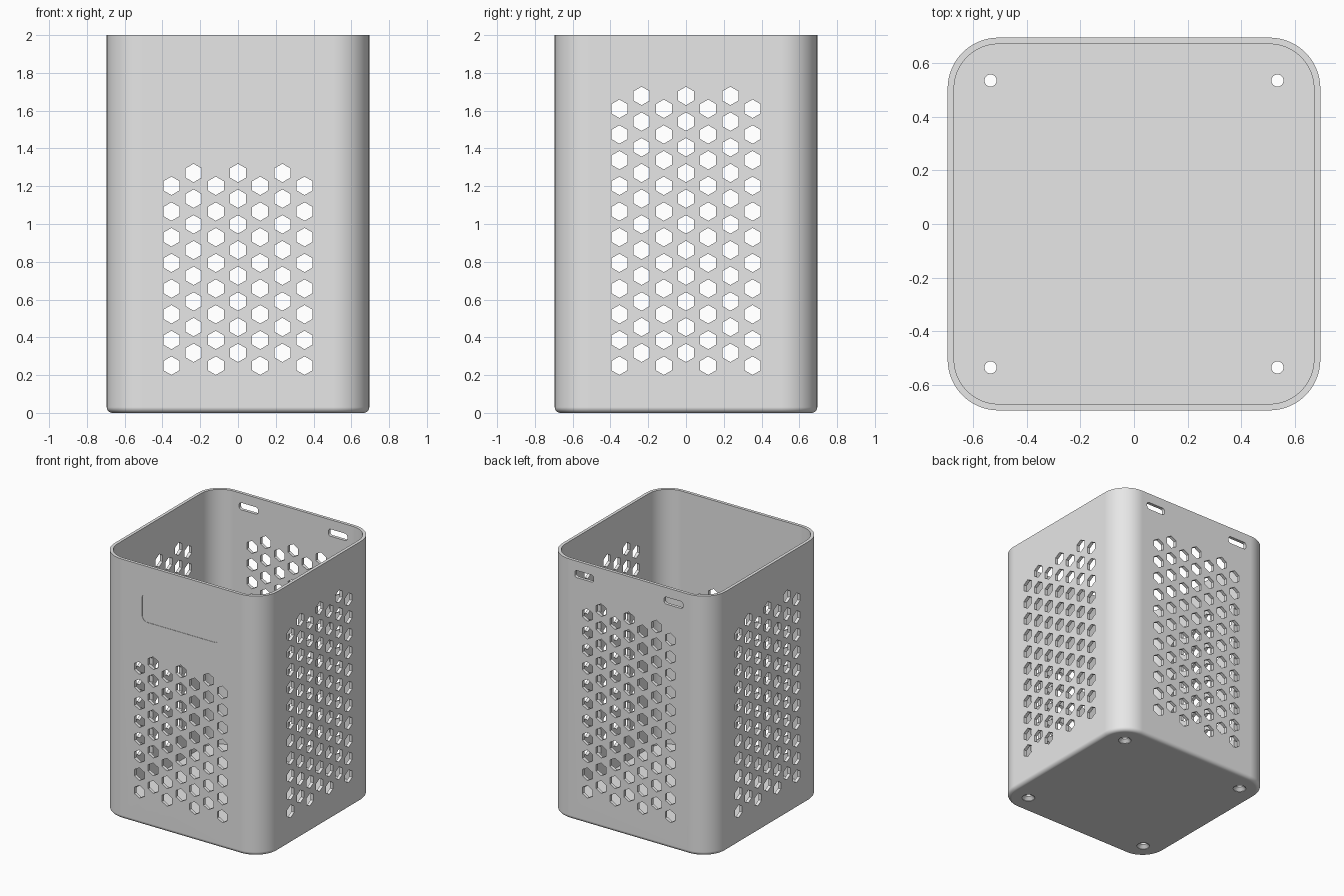
import bpy, bmesh
from math import sin, cos, pi, radians
from mathutils import Matrix, Vector

if "Cube" in bpy.data.objects:
    bpy.data.objects.remove(bpy.data.objects["Cube"])

HALF, HEIGHT, WALL, FLOOR = 0.695, 2.0, 0.024, 0.04
CORNER, EDGE = 0.19, 0.03           # vertical corner radius, bottom edge radius
COL, ROW, HEX = 0.1175, 0.136, 0.049  # vent grid spacing and hexagon radius


def rounded_rect(hx, hy, r, seg):
    """Counter-clockwise 2D outline of a rounded rectangle."""
    pts = []
    for k, (sx, sy) in enumerate([(1, 1), (-1, 1), (-1, -1), (1, -1)]):
        for i in range(seg + 1):
            a = (k + i / seg) * pi / 2
            pts.append((sx * (hx - r) + r * cos(a), sy * (hy - r) + r * sin(a)))
    return pts


def circle(r, n, start=0.0):
    return [(r * cos(start + 2 * pi * i / n), r * sin(start + 2 * pi * i / n)) for i in range(n)]


def loft(bm, rings):
    """Closed solid through a list of (outline, height) rings."""
    loops = [[bm.verts.new((x, y, z)) for x, y in pts] for pts, z in rings]
    for a, b in zip(loops, loops[1:]):
        n = len(a)
        for i in range(n):
            bm.faces.new((a[i], a[(i + 1) % n], b[(i + 1) % n], b[i]))
    bm.faces.new(loops[0][::-1])
    bm.faces.new(loops[-1])
    return [v for l in loops for v in l]


def make_object(name, bm):
    bmesh.ops.recalc_face_normals(bm, faces=bm.faces)
    mesh = bpy.data.meshes.new(name)
    bm.to_mesh(mesh)
    bm.free()
    ob = bpy.data.objects.new(name, mesh)
    bpy.context.collection.objects.link(ob)
    return ob


def wall_cut(bm, outline, u, z, turn, inner):
    """Prism through the front wall, turned to face another side."""
    verts = loft(bm, [(outline, inner), (outline, 0.75)])
    m = (Matrix.Rotation(radians(turn), 4, 'Z') @ Matrix.Translation((u, 0, z))
         @ Matrix.Rotation(pi / 2, 4, 'X'))
    bmesh.ops.transform(bm, matrix=m, verts=verts)


# Bin body: outer skin up, over the rim, and down to the floor
bm = bmesh.new()
rings = []
for i in range(7):
    a = i / 6 * pi / 2
    inset = EDGE * (1 - sin(a))
    rings.append((rounded_rect(HALF - inset, HALF - inset, CORNER - inset, 16), EDGE * (1 - cos(a))))
inside = rounded_rect(HALF - WALL, HALF - WALL, CORNER - WALL, 16)
rings += [(rounded_rect(HALF, HALF, CORNER, 16), HEIGHT), (inside, HEIGHT), (inside, FLOOR)]
loft(bm, rings)
body = make_object("bin_body", bm)

# Hexagon vents: short grid in front, tall grids on the other sides
bm = bmesh.new()
hexagon = circle(HEX, 6, pi / 2)
for turn, rows in [(0, 8), (90, 11), (180, 11), (270, 11)]:
    for c in range(-3, 4):
        base = 0.25 if c % 2 else 0.25 + ROW / 2
        for r in range(rows):
            wall_cut(bm, hexagon, c * COL, base + r * ROW, turn, 0.6)

# Hanging slots at the top of the back
for u in (-0.38, 0.38):
    wall_cut(bm, rounded_rect(0.08, 0.027, 0.018, 4), u, 1.9, 180, 0.6)

# Shallow label recess on the front
wall_cut(bm, rounded_rect(0.33, 0.11, 0.045, 6), 0, 1.68, 0, HALF - 0.003)

# Countersunk screw holes in the floor
for sx in (-1, 1):
    for sy in (-1, 1):
        verts = loft(bm, [(circle(0.046, 24), -0.02), (circle(0.046, 24), 0.003),
                          (circle(0.0225, 24), 0.025), (circle(0.0225, 24), 0.08)])
        bmesh.ops.translate(bm, verts=verts, vec=Vector((sx * 0.535, sy * 0.535, 0)))
cutter = make_object("hole_cutter", bm)
cutter.hide_render = True

# Cut the openings
bpy.context.view_layer.objects.active = body
body.select_set(True)
cut = body.modifiers.new("openings", 'BOOLEAN')
cut.operation = 'DIFFERENCE'
cut.solver = 'EXACT'
cut.object = cutter
bpy.ops.object.modifier_apply(modifier=cut.name)
bpy.data.objects.remove(cutter)

# Smooth corners with clean flat walls
bpy.ops.object.shade_smooth_by_angle(angle=radians(30))
weighted = body.modifiers.new("flat_walls", 'WEIGHTED_NORMAL')
weighted.keep_sharp = True

grey = bpy.data.materials.new("light_grey")
grey.diffuse_color = (0.8, 0.8, 0.8, 1)
grey.use_nodes = True
grey.node_tree.nodes["Principled BSDF"].inputs["Base Color"].default_value = grey.diffuse_color
body.data.materials.clear()
body.data.materials.append(grey)
